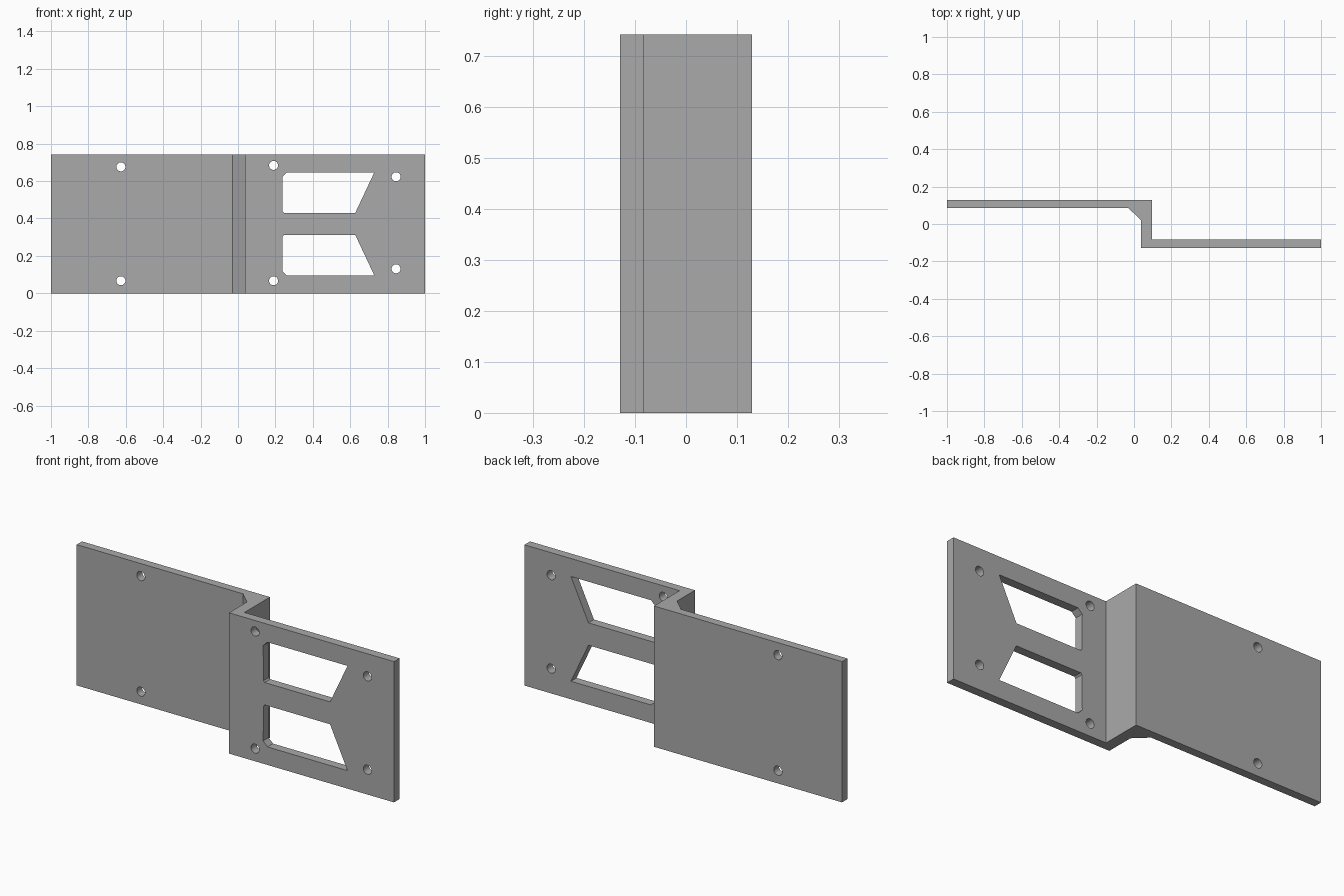
import bpy
import bmesh
import math
from mathutils import Vector

HEIGHT = 0.742
MID = HEIGHT / 2

cube = bpy.data.objects.get("Cube")
if cube:
    bpy.data.objects.remove(cube, do_unlink=True)

grey = bpy.data.materials.new("grey_metal")
grey.use_nodes = True
grey.diffuse_color = (0.4, 0.4, 0.4, 1)
grey.node_tree.nodes["Principled BSDF"].inputs["Base Color"].default_value = (0.4, 0.4, 0.4, 1)


def prism(name, points, offset):
    """Extrude a closed outline along offset."""
    bm = bmesh.new()
    face = bm.faces.new([bm.verts.new(p) for p in points])
    moved = bmesh.ops.extrude_face_region(bm, geom=[face])["geom"]
    bmesh.ops.translate(bm, vec=Vector(offset),
                        verts=[v for v in moved if isinstance(v, bmesh.types.BMVert)])
    bmesh.ops.recalc_face_normals(bm, faces=bm.faces)
    mesh = bpy.data.meshes.new(name)
    bm.to_mesh(mesh)
    bm.free()
    mesh.materials.append(grey)
    obj = bpy.data.objects.new(name, mesh)
    bpy.context.collection.objects.link(obj)
    return obj


def cut(target, name, outline):
    """Cut an x-z outline right through the bracket."""
    cutter = prism(name, [(x, -0.5, z) for x, z in outline], (0, 1, 0))
    cutter.hide_render = True
    mod = target.modifiers.new(name, "BOOLEAN")
    mod.object = cutter
    mod.operation = "DIFFERENCE"
    mod.solver = "EXACT"
    bpy.context.view_layer.objects.active = target
    bpy.ops.object.modifier_apply(modifier=name)
    bpy.data.objects.remove(cutter, do_unlink=True)


# Stepped plate with a chamfered inner corner
profile = [(-1, 0.129), (-1, 0.085), (-0.03, 0.085), (0.038, 0.02), (0.038, -0.129),
           (1, -0.129), (1, -0.083), (0.096, -0.083), (0.096, 0.129)]
bracket = prism("stepped_bracket", [(x, y, 0) for x, y in profile], (0, 0, HEIGHT))

# Mirrored pair of slanted windows
window = [(0.246, 0.43), (0.627, 0.43), (0.729, 0.647), (0.262, 0.647),
          (0.237, 0.622), (0.239, 0.438)]
cut(bracket, "upper_window", window)
cut(bracket, "lower_window", [(x, 2 * MID - z) for x, z in window])

# Round screw holes
holes = [(-0.626, 0.676), (-0.626, 0.067), (0.19, 0.684), (0.19, 0.067),
         (0.845, 0.623), (0.845, 0.131)]
for x, z in holes:
    ring = [(x + 0.024 * math.cos(a), z + 0.024 * math.sin(a))
            for a in (math.tau * i / 32 for i in range(32))]
    cut(bracket, "screw_hole", ring)

# Smooth hole walls, crisp edges elsewhere
bpy.ops.object.select_all(action="DESELECT")
bracket.select_set(True)
bpy.context.view_layer.objects.active = bracket
bpy.ops.object.shade_smooth_by_angle(angle=math.radians(30))
